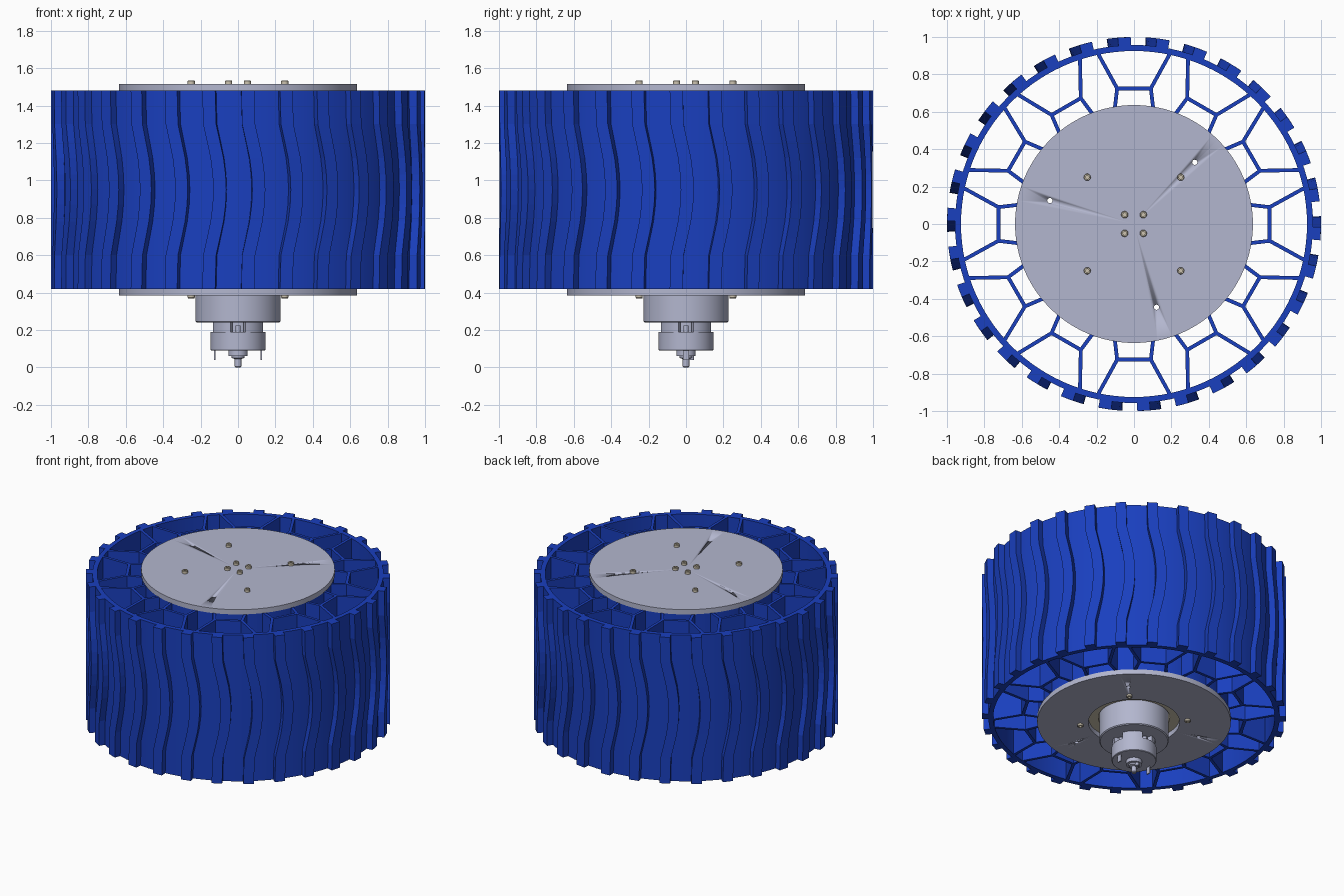
import bpy, bmesh, math
from math import sin, cos, pi, radians
from mathutils import Vector

if "Cube" in bpy.data.objects:
    bpy.data.objects.remove(bpy.data.objects["Cube"])

Z0, Z1 = 0.42, 1.48          # wheel bottom and top


def material(name, color):
    m = bpy.data.materials.new(name)
    m.diffuse_color = color
    m.use_nodes = True
    m.node_tree.nodes["Principled BSDF"].inputs["Base Color"].default_value = m.diffuse_color
    return m


BLUE = material("blue", (0.01, 0.05, 0.52, 1))
TAN = material("tan", (0.62, 0.56, 0.44, 1))
GREY = material("pale_grey", (0.45, 0.47, 0.62, 1))


def finish(name, bm, mat, smooth=True):
    bmesh.ops.recalc_face_normals(bm, faces=bm.faces[:])
    me = bpy.data.meshes.new(name)
    bm.to_mesh(me)
    bm.free()
    ob = bpy.data.objects.new(name, me)
    bpy.context.collection.objects.link(ob)
    me.materials.append(mat)
    if smooth:
        bpy.ops.object.select_all(action='DESELECT')
        ob.select_set(True)
        bpy.context.view_layer.objects.active = ob
        bpy.ops.object.shade_smooth_by_angle(angle=radians(30))
    return ob


def add_lathe(bm, profile, n, cx=0, cy=0):
    """Revolve a closed (r, z) loop; points at r = 0 are merged."""
    rings = [[bm.verts.new((cx + r * cos(2 * pi * i / n), cy + r * sin(2 * pi * i / n), z))
              for i in range(n)] for r, z in profile]
    for a, b in zip(rings, rings[1:] + rings[:1]):
        for i in range(n):
            j = (i + 1) % n
            bm.faces.new((a[i], a[j], b[j], b[i]))
    axis = [v for ring, (r, z) in zip(rings, profile) if r == 0 for v in ring]
    bmesh.ops.remove_doubles(bm, verts=axis, dist=1e-5)
    bmesh.ops.dissolve_degenerate(bm, dist=1e-6, edges=bm.edges[:])


def lathe(name, profile, mat, n=64, spots=((0, 0),)):
    bm = bmesh.new()
    for x, y in spots:
        add_lathe(bm, profile, n, x, y)
    return finish(name, bm, mat)


def tube(r0, r1, z0, z1):
    return [(r0, z0), (r1, z0), (r1, z1), (r0, z1)]


def add_prism(bm, pts, z0, z1):
    lo = [bm.verts.new((x, y, z0)) for x, y in pts]
    hi = [bm.verts.new((x, y, z1)) for x, y in pts]
    bm.faces.new(lo)
    bm.faces.new(hi)
    for i in range(len(pts)):
        j = (i + 1) % len(pts)
        bm.faces.new((lo[i], lo[j], hi[j], hi[i]))


def add_wall(bm, path, width, turn):
    """Upright wall following a mitred path, rotated about the axle."""
    p = [Vector(q) for q in path]
    left, right = [], []
    for i, q in enumerate(p):
        a = (q - p[i - 1]).normalized() if i else (p[1] - q).normalized()
        b = (p[i + 1] - q).normalized() if i < len(p) - 1 else a
        na, nb = Vector((-a.y, a.x)), Vector((-b.y, b.x))
        m = (na + nb).normalized()
        m *= width / 2 / m.dot(na)
        left.append(q + m)
        right.append(q - m)
    c, s = cos(turn), sin(turn)
    add_prism(bm, [(v.x * c - v.y * s, v.x * s + v.y * c) for v in left + right[::-1]], Z0, Z1)


# tyre band and inner hub band
lathe("tyre_band", tube(0.925, 0.957, Z0, Z1), BLUE, 120)
lathe("hub_band", tube(0.605, 0.632, Z0, Z1), BLUE, 96)

# curved tread bars
bm = bmesh.new()
levels = [(1.48, 0), (1.30, 0.08), (1.21, 0.42), (1.12, 0.75), (1.03, 0.94), (0.95, 1),
          (0.87, 0.94), (0.78, 0.75), (0.69, 0.42), (0.60, 0.08), (0.42, 0)]
for k in range(30):
    prev = None
    for z, f in levels:
        a0 = radians(12 * k - 5 + 3.4 * f)
        a1 = a0 + radians(4)
        ring = [bm.verts.new((r * cos(a), r * sin(a), z))
                for r, a in ((0.95, a0), (1, a0), (1, a1), (0.95, a1))]
        if prev:
            for i in range(4):
                j = (i + 1) % 4
                bm.faces.new((prev[i], prev[j], ring[j], ring[i]))
        else:
            bm.faces.new(ring)
        prev = ring
    bm.faces.new(prev)
finish("tread_bars", bm, BLUE, smooth=False)

# honeycomb spokes
bm = bmesh.new()
tip = (0.935 * sin(radians(12)), 0.935 * cos(radians(12)))
for k in range(12):
    t = k * pi / 6
    add_wall(bm, [(-tip[0], tip[1]), (-0.09, 0.725), (0.09, 0.725), tip], 0.02, t)
    for s in (-1, 1):
        add_wall(bm, [(s * 0.09, 0.725), (s * 0.103, 0.615)], 0.02, t)
finish("honeycomb_spokes", bm, BLUE, smooth=False)

# side plates with three small drilled holes
top = lathe("top_plate", [(0, Z1), (0.636, Z1), (0.636, 1.515), (0, 1.515)], GREY, 96)
bottom = lathe("bottom_plate", tube(0.30, 0.636, 0.385, Z0), GREY, 96)
holes = lathe("hole_cutter", [(0, 0.2), (0.014, 0.2), (0.014, 1.7), (0, 1.7)], GREY, 16,
              ((0.325, 0.33), (-0.45, 0.125), (0.12, -0.445)))
holes.hide_render = True
holes.hide_viewport = True
for plate in (top, bottom):
    m = plate.modifiers.new("holes", 'BOOLEAN')
    m.object = holes
    m.solver = 'EXACT'

# screws, standoffs and bearing
corners = [(x, y) for x in (-0.25, 0.25) for y in (-0.25, 0.25)]
centre = [(x, y) for x in (-0.05, 0.05) for y in (-0.05, 0.05)]
lathe("top_screws", [(0, 1.50), (0.019, 1.50), (0.019, 1.531), (0.016, 1.535), (0.009, 1.535),
                     (0.009, 1.52), (0, 1.52)], TAN, 18, corners + centre)
lathe("bottom_screws", [(0, 0.40), (0.019, 0.40), (0.019, 0.373), (0.016, 0.369), (0.009, 0.369),
                        (0.009, 0.38), (0, 0.38)], TAN, 18, corners)
lathe("standoffs", [(0, Z0), (0.03, Z0), (0.03, Z1), (0, Z1)], TAN, 16, corners)
lathe("bearing_ring", tube(0.235, 0.31, Z0, 0.50), TAN, 64)

# motor body, shaft coupler and lower housing
lathe("motor_body", [(0, 0.24), (0.222, 0.24), (0.228, 0.246), (0.228, 0.95), (0, 0.95)], GREY)
lathe("shaft_coupler", [(0, 0.95), (0.05, 0.95), (0.05, 1.36), (0.1, 1.36), (0.1, Z1), (0, Z1)], GREY, 48)
lathe("window_core", [(0, 0.18), (0.085, 0.18), (0.085, 0.25), (0, 0.25)], GREY, 48)
lathe("lower_housing", [(0, 0.09), (0.143, 0.09), (0.147, 0.094), (0.147, 0.19), (0, 0.19)], GREY)

# posts between the windows
bm = bmesh.new()
for k in range(4):
    mid = pi / 4 + k * pi / 2
    arc = [mid + radians(-28 + 7 * i) for i in range(9)]
    pts = [(0.14 * cos(a), 0.14 * sin(a)) for a in arc]
    pts += [(0.105 * cos(a), 0.105 * sin(a)) for a in reversed(arc)]
    add_prism(bm, pts, 0.185, 0.245)
finish("window_posts", bm, GREY)

# end boss and axle tip
lathe("axle_tip", [(0, 0), (0.014, 0), (0.018, 0.005), (0.018, 0.045), (0.034, 0.05), (0.036, 0.06),
                   (0.052, 0.062), (0.052, 0.092), (0, 0.092)], GREY, 32)

# electrical terminals and window screw
bm = bmesh.new()
for s in (-1, 1):
    x = s * 0.123
    add_prism(bm, [(x - 0.004, -0.016), (x + 0.004, -0.016), (x + 0.004, 0.016), (x - 0.004, 0.016)], 0.04, 0.1)
finish("terminals", bm, GREY, smooth=False)
lathe("boss_lug", [(0, 0.04), (0.014, 0.04), (0.014, 0.092), (0, 0.092)], GREY, 16, ((0.0, 0.03),))
lathe("window_screws", [(0, 0.185), (0.014, 0.185), (0.014, 0.225), (0, 0.225)], GREY, 16,
      ((0, -0.11), (0, 0.11), (0.11, 0), (-0.11, 0)))
